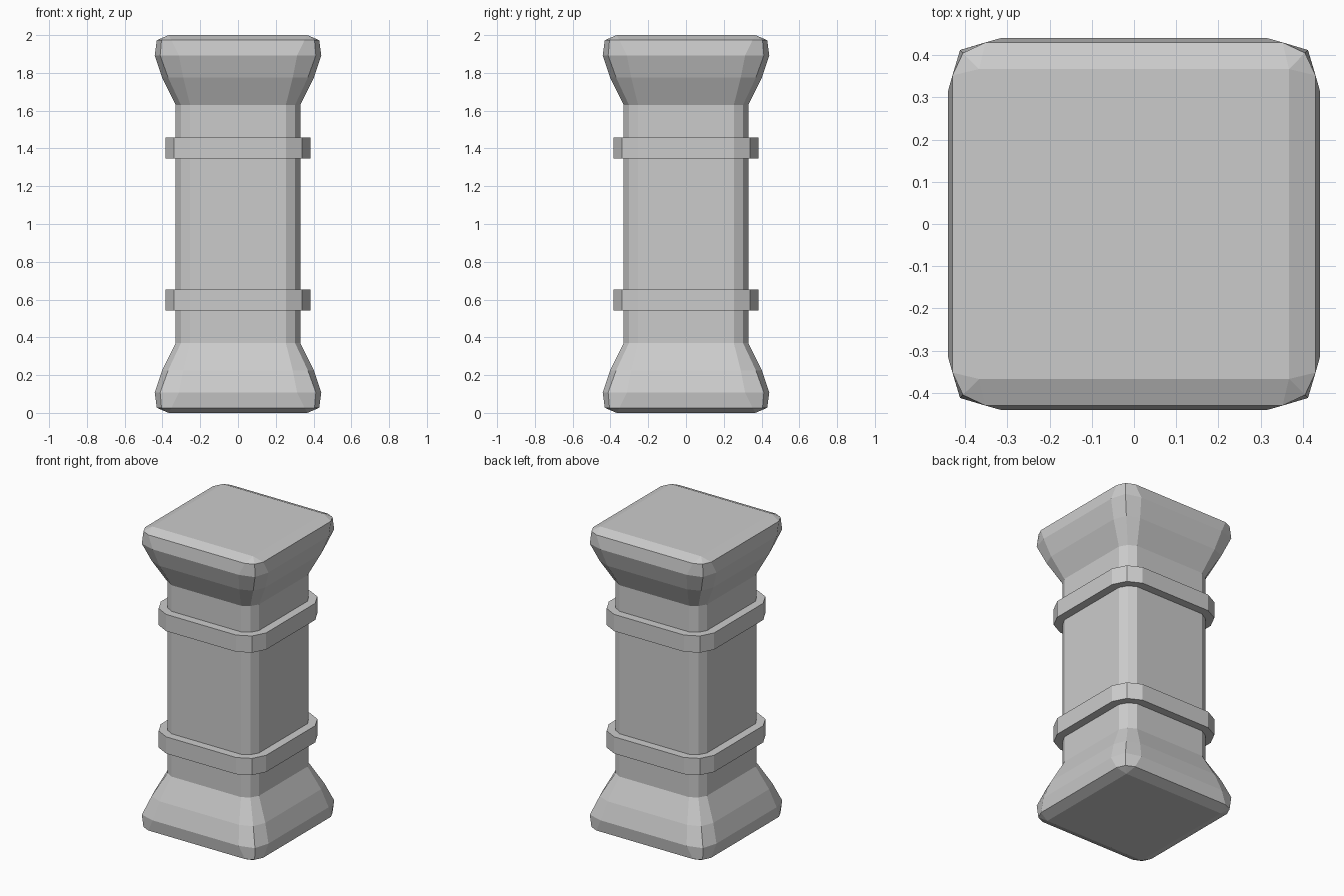
import bpy, bmesh

if "Cube" in bpy.data.objects:
    bpy.data.objects.remove(bpy.data.objects["Cube"])


def ring_points(half, straight, diag):
    """Rounded square outline with three points per corner."""
    corner = [(half, straight), (diag, diag), (straight, half)]
    pts = []
    for _ in range(4):
        pts += corner
        corner = [(-y, x) for x, y in corner]
    return pts


def loft(name, sections):
    """Skin a stack of (z, half, straight, diag) outlines and cap both ends."""
    bm = bmesh.new()
    rings = [[bm.verts.new((x, y, z)) for x, y in ring_points(h, s, d)]
             for z, h, s, d in sections]
    for lo, hi in zip(rings, rings[1:]):
        n = len(lo)
        for i in range(n):
            j = (i + 1) % n
            bm.faces.new((lo[i], lo[j], hi[j], hi[i]))
    bm.faces.new(rings[0][::-1])
    bm.faces.new(rings[-1])
    bmesh.ops.remove_doubles(bm, verts=bm.verts, dist=0.0005)
    bmesh.ops.recalc_face_normals(bm, faces=bm.faces)
    mesh = bpy.data.meshes.new(name)
    bm.to_mesh(mesh)
    bm.free()
    obj = bpy.data.objects.new(name, mesh)
    bpy.context.collection.objects.link(obj)
    return obj


# Pillar: flared foot, shaft, and the same flare mirrored as the head
foot = [
    (0.0, 0.367, 0.367, 0.367),
    (0.027, 0.43, 0.352, 0.405),
    (0.108, 0.441, 0.313, 0.412),
    (0.225, 0.402, 0.29, 0.37),
    (0.37, 0.33, 0.253, 0.302),
]
head = [(2.0 - z, h, s, d) for z, h, s, d in reversed(foot)]
loft("pillar", foot + head)

# Bands wrapped around the shaft
for name, z in (("lower_band", 0.597), ("upper_band", 1.403)):
    loft(name, [(z + dz, 0.384, 0.255, 0.34) for dz in (-0.055, 0.055)])
